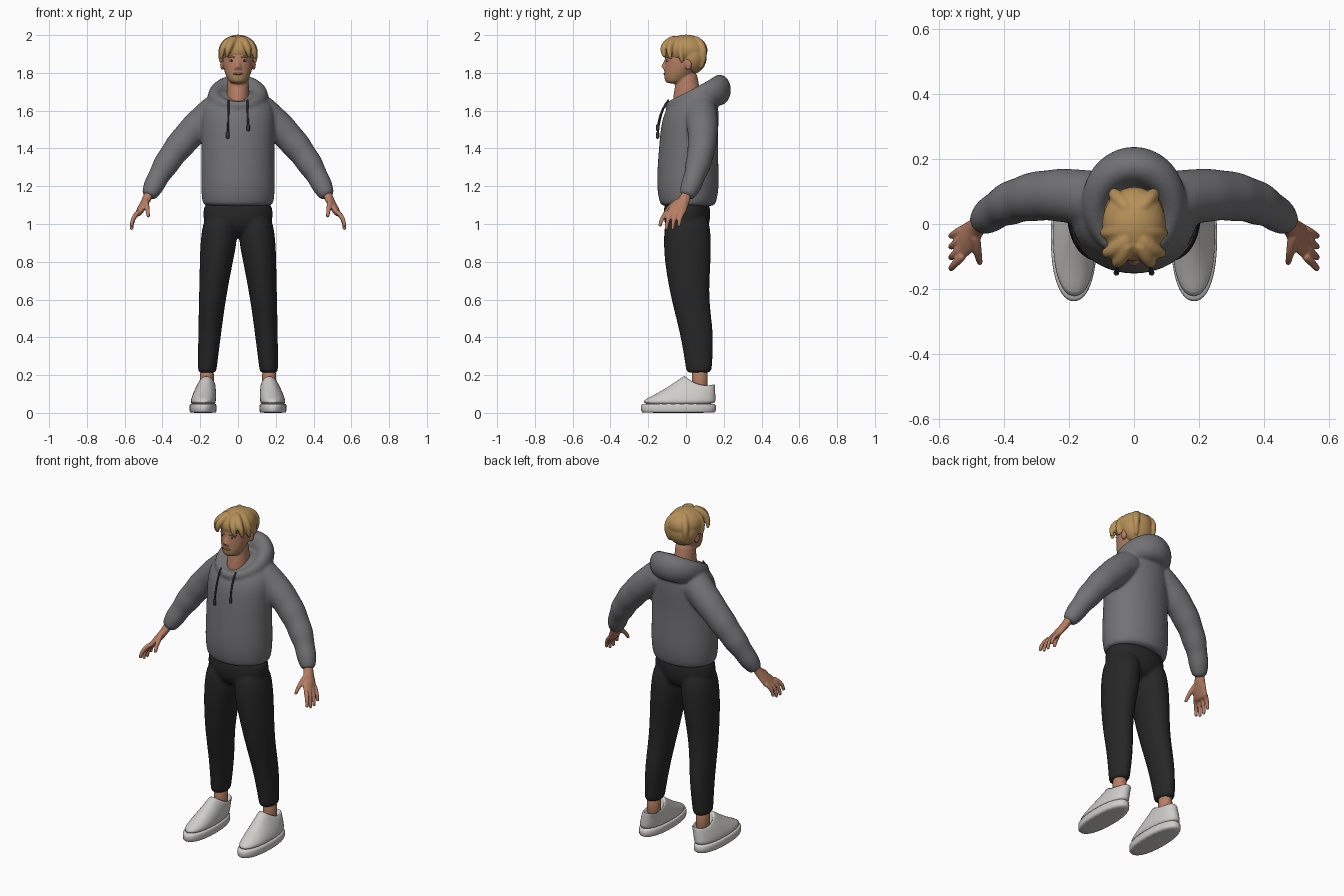
import bpy, bmesh
from math import sin, cos, pi, tau, copysign
from mathutils import Vector, Matrix

cube = bpy.data.objects.get("Cube")
if cube:
    bpy.data.objects.remove(cube, do_unlink=True)


def material(name, red, green, blue):
    mat = bpy.data.materials.new(name)
    mat.use_nodes = True
    colour = (red, green, blue, 1)
    mat.diffuse_color = colour
    mat.node_tree.nodes["Principled BSDF"].inputs["Base Color"].default_value = colour
    return mat


GREY = material("hoodie grey", .17, .17, .18)
BLACK = material("trouser black", .02, .02, .02)
SKIN = material("skin", .47, .21, .13)
HAIR = material("blond hair", .47, .28, .1)
BEARD = material("beard stubble", .42, .24, .11)
WHITE = material("shoe white", .62, .61, .59)
CORD = material("cord charcoal", .04, .04, .04)
LIP = material("lip red", .36, .12, .09)
EYE = material("eye brown", .03, .02, .01)
SIDES = {"left": 1, "right": -1}
ALONG_X, ALONG_Y, UP = Vector((1, 0, 0)), Vector((0, 1, 0)), Vector((0, 0, 1))


# Shape helpers
def turn(count):
    return [tau * i / count for i in range(count)]


def loft(bm, rings, loop=False):
    """Skin a row of point rings; cap the ends unless the row closes on itself."""
    rows = [[bm.verts.new(point) for point in ring] for ring in rings]
    count = len(rows[0])
    for low, high in zip(rows, rows[1:] + (rows[:1] if loop else [])):
        for i in range(count):
            j = (i + 1) % count
            bm.faces.new((low[i], low[j], high[j], high[i]))
    if not loop:
        bm.faces.new(rows[0])
        bm.faces.new(rows[-1])


def oval(z, front, back, half, centre=0, tilt=0, dip=0, power=1):
    """Level ring given by its front, back and half width."""
    ring = []
    for angle in turn(24):
        s, c = sin(angle), cos(angle)
        x = centre + half * copysign(abs(s) ** power, s)
        y = (front + back) / 2 - (back - front) / 2 * copysign(abs(c) ** power, c)
        ring.append((x, y, z + tilt * c - dip * s * s))
    return ring


def tube(bm, start, bend, end, radius, side=1, across=ALONG_Y, steps=8):
    """Round tube along a curve from start to end; radius is a rule of t."""
    start, bend, end = [Vector((side * x, y, z)) for x, y, z in (start, bend, end)]
    rings = []
    for i in range(steps + 1):
        t = i / steps
        point = start.lerp(bend, t).lerp(bend.lerp(end, t), t)
        along = (bend - start).lerp(end - bend, t).normalized()
        u = along.cross(across).normalized()
        v = along.cross(u)
        rings.append([point + radius(t) * (u * cos(a) + v * sin(a)) for a in turn(14)])
    loft(bm, rings)


def ball(bm, centre, size):
    place = Matrix.Translation(centre) @ Matrix.Diagonal((*size, 1))
    bmesh.ops.create_uvsphere(bm, u_segments=20, v_segments=12, radius=1, matrix=place)


def part(name, bm, *materials, voxel=0, soften=0, rule=None):
    """Make a smooth object, melting its pieces together if voxel is set."""
    bmesh.ops.recalc_face_normals(bm, faces=bm.faces)
    mesh = bpy.data.meshes.new(name)
    bm.to_mesh(mesh)
    bm.free()
    thing = bpy.data.objects.new(name, mesh)
    bpy.context.scene.collection.objects.link(thing)
    thing.modifiers.new("Round", "SUBSURF").levels = 2 if voxel else 1
    if voxel:
        melt = thing.modifiers.new("Melt", "REMESH")
        melt.mode = "VOXEL"
        melt.voxel_size = voxel
        smooth = thing.modifiers.new("Soften", "SMOOTH")
        smooth.factor = .5
        smooth.iterations = soften
    bpy.context.view_layer.update()
    graph = bpy.context.evaluated_depsgraph_get()
    shaped = bpy.data.meshes.new_from_object(thing.evaluated_get(graph))
    thing.modifiers.clear()
    thing.data = shaped
    shaped.materials.clear()
    for mat in materials:
        shaped.materials.append(mat)
    for face in shaped.polygons:
        face.use_smooth = True
        face.material_index = rule(face.center) if rule else 0


# Hoodie: body, sleeves and lowered hood melted into one garment
bm = bmesh.new()
loft(bm, [
    oval(z=1.09, front=-.13, back=.15, half=.18),
    oval(z=1.11, front=-.14, back=.16, half=.19),
    oval(z=1.2, front=-.16, back=.18, half=.2),
    oval(z=1.4, front=-.145, back=.167, half=.192),
    oval(z=1.57, front=-.13, back=.176, half=.2),
    oval(z=1.64, front=-.085, back=.17, half=.18),
    oval(z=1.68, front=-.03, back=.15, half=.14),
    oval(z=1.71, front=.01, back=.11, half=.08)])


def sleeve_radius(t):
    return .092 - .03 * t - .019 * t ** 4 + .004 * t * sin(30 * t)


for side in SIDES.values():
    tube(bm, (.1, .07, 1.61), (.35, .13, 1.43), (.475, 0, 1.14), sleeve_radius, side, steps=18)
hood = []
for angle in turn(24):
    rear = (1 - cos(angle)) / 2
    out = Vector((sin(angle), -cos(angle), 0))
    centre = Vector((.12 * sin(angle), .27 * rear - .09, 1.625 + .085 * rear))
    thick, tall = .022 + .04 * rear, .026 + .058 * rear
    hood.append([centre + out * thick * cos(a) + UP * tall * sin(a) for a in turn(14)])
loft(bm, hood, loop=True)
part("hoodie", bm, GREY, voxel=.009, soften=5)

# Drawstrings, the right one hanging lower
for name, side in SIDES.items():
    bm = bmesh.new()
    low = 1.49 + .02 * side
    tip = Vector((.054, -.15, low))
    tube(bm, (.05, -.09, 1.66), (.05, -.14, 1.6), tip, lambda t: .005, side)
    tube(bm, tip + UP * .02, tip, tip - UP * .02, lambda t: .009, side, steps=3)
    part(name + "_drawstring", bm, CORD)

# Trousers
bm = bmesh.new()
loft(bm, [
    oval(z=.93, front=-.07, back=.09, half=.09),
    oval(z=1, front=-.12, back=.13, half=.19),
    oval(z=1.08, front=-.12, back=.13, half=.185),
    oval(z=1.13, front=-.11, back=.12, half=.17)])
for side in SIDES.values():
    loft(bm, [
        oval(z=.21, front=0, back=.135, half=.048, centre=side * .163),
        oval(z=.23, front=0, back=.137, half=.05, centre=side * .163),
        oval(z=.42, front=-.03, back=.15, half=.061, centre=side * .15),
        oval(z=.6, front=-.08, back=.118, half=.071, centre=side * .136),
        oval(z=.8, front=-.115, back=.132, half=.088, centre=side * .115),
        oval(z=.92, front=-.12, back=.135, half=.1, centre=side * .1),
        oval(z=1.08, front=-.11, back=.12, half=.085, centre=side * .09)])
part("trousers", bm, BLACK, voxel=.009, soften=4)

# Ankles and shoes
for name, side in SIDES.items():
    bm = bmesh.new()
    loft(bm, [oval(z, front=.03, back=.115, half=.038, centre=side * .165) for z in (.1, .17, .25)])
    part(name + "_ankle", bm, SKIN)

    bm = bmesh.new()
    loft(bm, [oval(z, front=inset - .24, back=.16 - inset, half=.072 - inset, centre=side * .185, power=.9)
              for z, inset in ((0, .003), (.004, 0), (.046, 0), (.05, .003))])
    part(name + "_shoe_sole", bm, WHITE)

    bm = bmesh.new()
    upper = [oval(z, front=-.23, back=.157, half=.067, centre=side * .184, power=.9) for z in (.04, .065)]
    for step in range(5):
        f = step / 4
        upper.append(oval(z=.085 + .09 * f, front=.18 * f - .19, back=.157 - .003 * f, half=.065 - .018 * f,
                          centre=side * (.18 - .014 * f), tilt=.023 * f * f, dip=.024 * f * f, power=.9))
    upper.append(oval(z=.175, front=0, back=.145, half=.04, centre=side * .166, tilt=.022, dip=.024))
    upper.append(oval(z=.12, front=.01, back=.135, half=.036, centre=side * .165))
    loft(bm, upper)
    part(name + "_shoe_upper", bm, WHITE)

# Hands
for name, side in SIDES.items():
    bm = bmesh.new()
    loft(bm, [
        oval(z=1.18, front=-.02, back=.035, half=.025, centre=side * .468),
        oval(z=1.14, front=-.03, back=.025, half=.026, centre=side * .478),
        oval(z=1.09, front=-.09, back=.01, half=.025, centre=side * .506),
        oval(z=1.06, front=-.108, back=0, half=.021, centre=side * .524),
        oval(z=1.04, front=-.104, back=-.01, half=.016, centre=side * .533)])
    for finger in range(4):
        f = finger / 3
        knuckle, tip = .08 * f - .095, .1 * f - .137
        tube(bm, (.525, knuckle, 1.065), (.565, tip, 1.03), (.563, tip, .985 - .02 * sin(pi * f)),
             lambda t: .014 - .005 * t, side)
    tube(bm, (.49, -.03, 1.125), (.48, -.1, 1.09), (.474, -.122, 1.035),
         lambda t: .017 - .008 * t, side, ALONG_X)
    part(name + "_hand", bm, SKIN, voxel=.005, soften=2)


# Head with neck, nose and ears; stubble on the jaw
def jaw_rule(spot):
    return int(1.747 < spot.z < 1.812 and spot.y < 1.1 * (spot.z - 1.745) - .05)


bm = bmesh.new()
loft(bm, [
    oval(z=1.743, front=-.1, back=-.03, half=.035),
    oval(z=1.76, front=-.116, back=.01, half=.053),
    oval(z=1.81, front=-.117, back=.06, half=.075),
    oval(z=1.86, front=-.112, back=.095, half=.083),
    oval(z=1.91, front=-.113, back=.1, half=.083),
    oval(z=1.97, front=-.07, back=.07, half=.055)])
loft(bm, [
    oval(z=1.58, front=-.06, back=.09, half=.06),
    oval(z=1.65, front=-.075, back=.09, half=.062),
    oval(z=1.74, front=-.055, back=.066, half=.057),
    oval(z=1.82, front=-.05, back=.06, half=.055)])
tube(bm, (0, -.1, 1.885), (0, -.11, 1.85), (0, -.122, 1.825), lambda t: .007 + .007 * t, across=ALONG_X)
for side in SIDES.values():
    ball(bm, (side * .083, .012, 1.845), (.012, .02, .03))
    ball(bm, (side * .011, -.115, 1.826), (.009, .01, .008))
part("head", bm, SKIN, BEARD, voxel=.006, soften=2, rule=jaw_rule)

# Face details
bm = bmesh.new()
ball(bm, (0, -.112, 1.795), (.026, .008, .006))
part("lips", bm, LIP)
for name, side in SIDES.items():
    bm = bmesh.new()
    ball(bm, (side * .034, -.098, 1.865), (.014, .007, .005))
    part(name + "_eye", bm, WHITE)
    bm = bmesh.new()
    ball(bm, (side * .034, -.103, 1.865), (.006, .004, .005))
    part(name + "_iris", bm, EYE)
    bm = bmesh.new()
    tube(bm, (.015, -.11, 1.88), (.035, -.105, 1.89), (.055, -.09, 1.88), lambda t: .004, side, UP)
    part(name + "_eyebrow", bm, HAIR)

# Hair: rounded cap with parted fringe and swept locks
bm = bmesh.new()
ball(bm, (0, 0, 1.92), (.1, .117, .083))
ball(bm, (0, .032, 1.885), (.096, .08, .092))
LOCKS = (
    ((.055, -.145, 1.95), (.06, -.11, 1.88)),
    ((.09, -.11, 1.965), (.09, -.08, 1.87)),
    ((.105, -.04, 1.965), (.09, -.02, 1.85)),
    ((.085, .12, 1.95), (.05, .08, 1.82)))
for side in SIDES.values():
    for bend, end in LOCKS:
        tube(bm, (.015, end[1] / 2, 1.98), bend, end, lambda t: .022 - .015 * t ** 3, side, ALONG_X)
part("hair", bm, HAIR, voxel=.006, soften=2)
